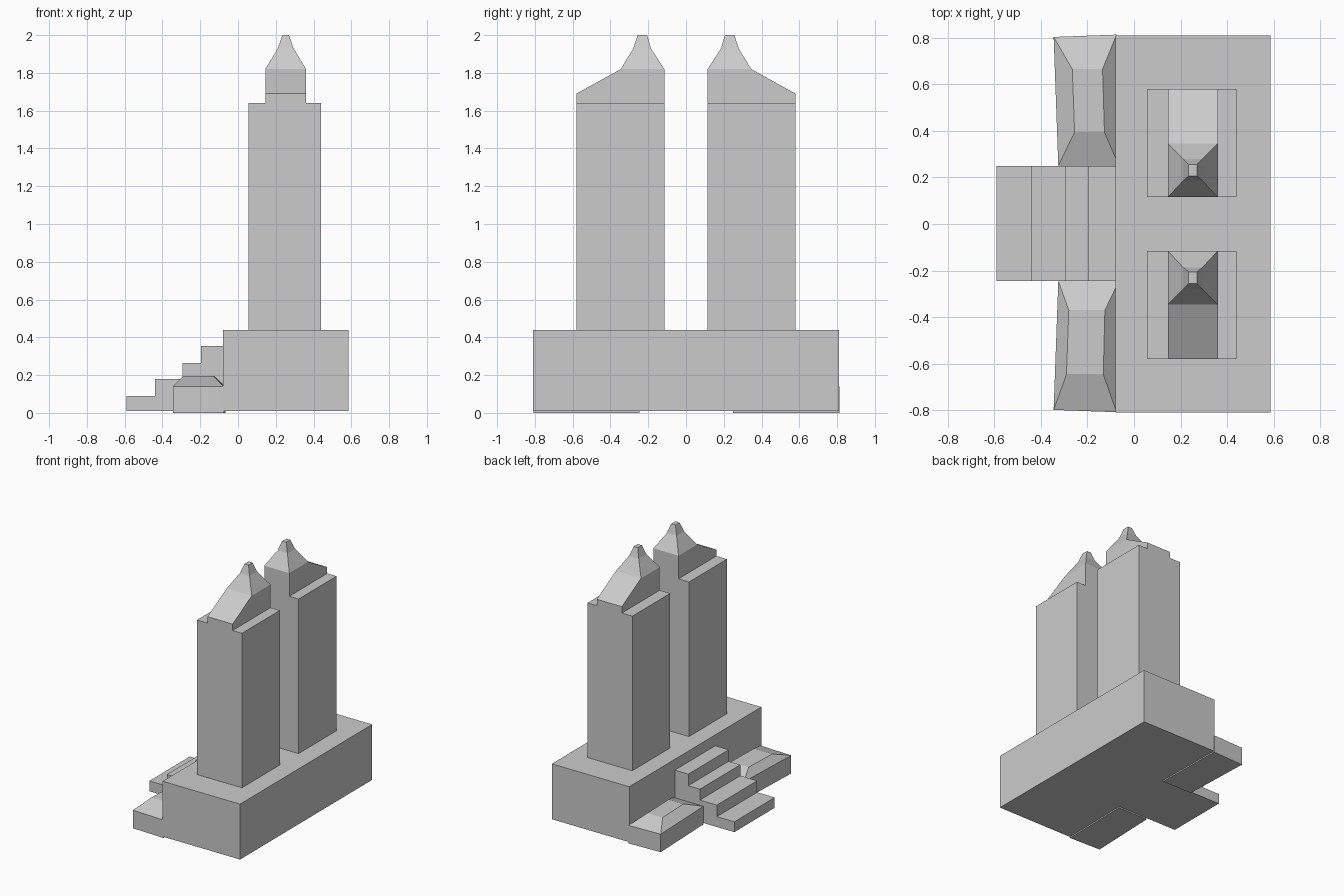
import bpy, bmesh

if "Cube" in bpy.data.objects:
    bpy.data.objects.remove(bpy.data.objects["Cube"])


def mesh_object(name, bm):
    bmesh.ops.recalc_face_normals(bm, faces=bm.faces)
    me = bpy.data.meshes.new(name)
    bm.to_mesh(me)
    bm.free()
    ob = bpy.data.objects.new(name, me)
    bpy.context.collection.objects.link(ob)
    return ob


def loft(name, rings):
    """Skin matching rings of points and cap both ends."""
    bm = bmesh.new()
    loops = [[bm.verts.new(p) for p in r] for r in rings]
    for a, b in zip(loops, loops[1:]):
        n = len(a)
        for i in range(n):
            bm.faces.new((a[i], a[(i + 1) % n], b[(i + 1) % n], b[i]))
    bm.faces.new(loops[0])
    bm.faces.new(loops[-1])
    return mesh_object(name, bm)


def rect(x0, x1, y0, y1, z):
    return [(x0, y0, z), (x1, y0, z), (x1, y1, z), (x0, y1, z)]


def box(name, x0, x1, y0, y1, z0, z1):
    return loft(name, [rect(x0, x1, y0, y1, z) for z in (z0, z1)])


# Podium
box("podium", -0.08, 0.585, -0.81, 0.81, 0.01, 0.44)

# Entrance stairs: stepped side profile extruded along y
steps = [(-0.08, 0.01), (-0.59, 0.01), (-0.59, 0.09), (-0.44, 0.09),
         (-0.44, 0.18), (-0.295, 0.18), (-0.295, 0.265), (-0.195, 0.265),
         (-0.195, 0.355), (-0.08, 0.355)]
loft("stairs", [[(x, y, z) for x, z in steps] for y in (-0.245, 0.25)])

# Twin towers, mirrored across y
for side, s in (("left", -1), ("right", 1)):
    box(side + "_tower", 0.055, 0.44, s * 0.115, s * 0.58, 0.44, 1.64)
    # Sloped attic on the outer side
    attic = [(0.115, 1.64), (0.58, 1.64), (0.58, 1.69), (0.345, 1.82), (0.115, 1.82)]
    loft(side + "_attic", [[(x, s * y, z) for y, z in attic] for x in (0.145, 0.36)])
    # Flared spire
    loft(side + "_spire", [rect(0.145, 0.36, s * 0.115, s * 0.345, 1.82),
                           rect(0.211, 0.294, s * 0.186, s * 0.279, 1.93),
                           rect(0.235, 0.27, s * 0.206, s * 0.256, 2.0)])

# Low wings beside the stairs, with hipped tops
wings = {
    "right_wing": ([(-0.345, 0.803), (-0.075, 0.813), (-0.065, 0.25), (-0.325, 0.25)],
                   [(-0.265, 0.665), (-0.135, 0.665), (-0.127, 0.395), (-0.255, 0.395)]),
    "left_wing": ([(-0.345, -0.798), (-0.075, -0.808), (-0.065, -0.245), (-0.325, -0.245)],
                  [(-0.29, -0.645), (-0.132, -0.645), (-0.125, -0.37), (-0.28, -0.37)]),
}
for name, (outer, inner) in wings.items():
    loft(name, [[(x, y, z) for x, y in o]
                for o, z in ((outer, 0.0), (outer, 0.14), (inner, 0.195))])
